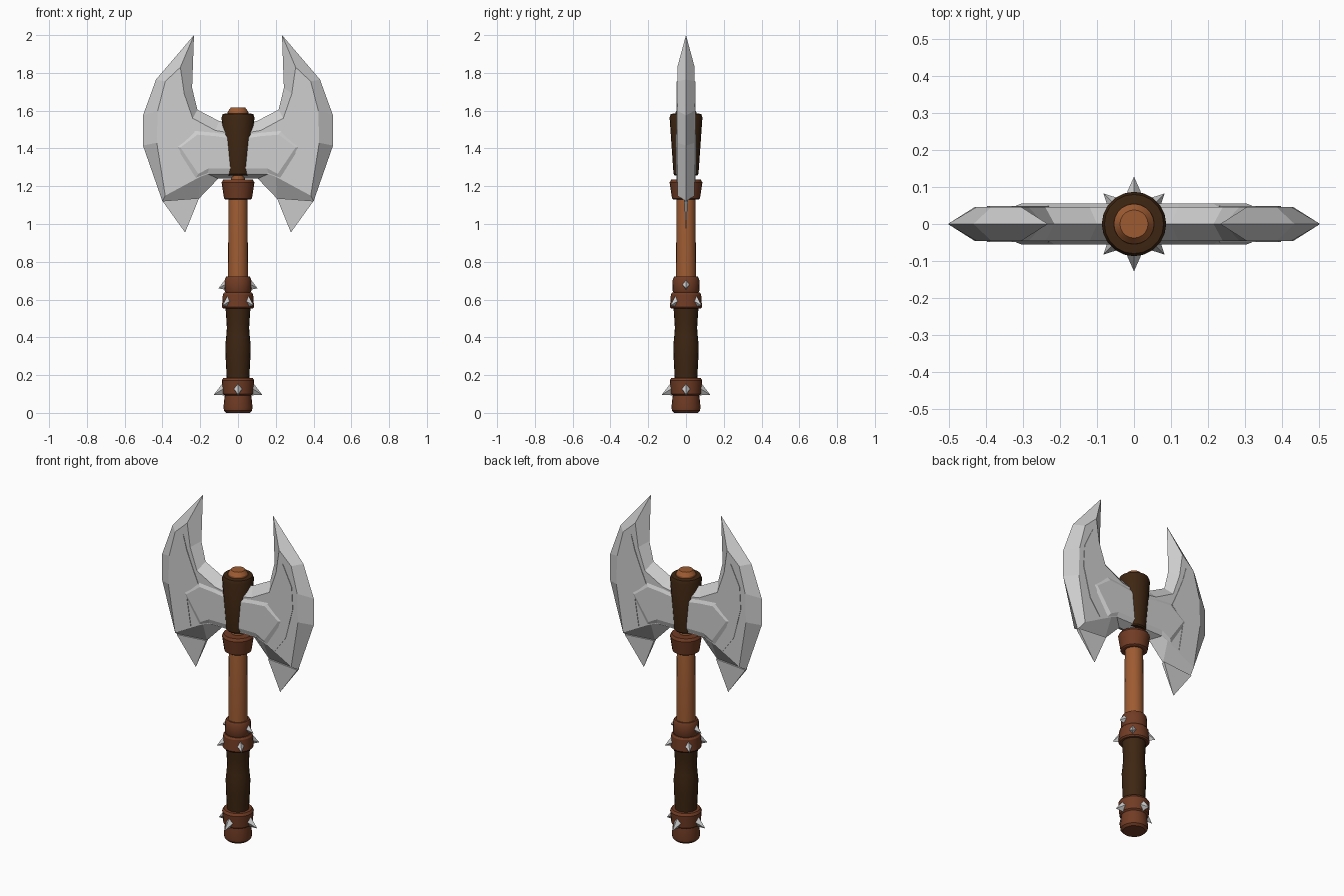
import bpy, bmesh, math
from mathutils import Vector

if "Cube" in bpy.data.objects:
    bpy.data.objects.remove(bpy.data.objects["Cube"])


def mat(name, rgb):
    m = bpy.data.materials.new(name)
    m.diffuse_color = (*rgb, 1)
    m.use_nodes = True
    m.node_tree.nodes["Principled BSDF"].inputs["Base Color"].default_value = m.diffuse_color
    return m


STEEL = mat("steel", (0.62, 0.62, 0.62))
WOOD = mat("orange_wood", (0.34, 0.105, 0.032))
BAND = mat("red_brown_leather", (0.165, 0.045, 0.018))
DARK = mat("dark_leather", (0.048, 0.019, 0.006))


def finish(bm, name, material, mirror=False):
    bmesh.ops.remove_doubles(bm, verts=bm.verts, dist=1e-5)
    bmesh.ops.recalc_face_normals(bm, faces=bm.faces)
    me = bpy.data.meshes.new(name)
    bm.to_mesh(me)
    bm.free()
    me.materials.append(material)
    ob = bpy.data.objects.new(name, me)
    bpy.context.collection.objects.link(ob)
    if mirror:
        ob.modifiers.new("mirror", 'MIRROR').use_axis[0] = True
    return ob


def lathe(name, material, profile, sides=20):
    """Turned part from (radius, z) points, capped at both ends."""
    bm = bmesh.new()
    rings = [[bm.verts.new((r * math.cos(2 * math.pi * i / sides),
                            r * math.sin(2 * math.pi * i / sides), z))
              for i in range(sides)] for r, z in profile]
    for a, b in zip(rings, rings[1:]):
        for i in range(sides):
            j = (i + 1) % sides
            bm.faces.new((a[i], a[j], b[j], b[i]))
    bm.faces.new(rings[0][::-1])
    bm.faces.new(rings[-1])
    ob = finish(bm, name, material)
    bpy.context.view_layer.objects.active = ob
    ob.select_set(True)
    bpy.ops.object.shade_smooth_by_angle(angle=math.radians(30))
    ob.select_set(False)


def bevelled(name, outer, inner, y_out, y_in, closed=False):
    """Front and back relief: outline at y_out sloping to a flat at y_in, mirrored in x."""
    bm = bmesh.new()
    n = len(outer)
    for s in (-1, 1):
        o = [bm.verts.new((x, s * y_out, z)) for x, z in outer]
        f = [bm.verts.new((x, s * y_in, z)) for x, z in inner]
        for i in range(n if closed else n - 1):
            j = (i + 1) % n
            bm.faces.new((o[i], o[j], f[j], f[i]))
        bm.faces.new(f)
    return finish(bm, name, STEEL, mirror=True)


# Double blade: sharp outline at y=0, bevelled up to flat cheeks
bevelled("blade",
         [(0, 1.53), (.10, 1.545), (.215, 1.605), (.243, 1.72), (.233, 2.0),
          (.434, 1.765), (.503, 1.575), (.503, 1.415), (.40, 1.12),
          (.206, 1.135), (.105, 1.24), (0, 1.24)],
         [(0, 1.475), (.12, 1.495), (.24, 1.56), (.285, 1.69), (.305, 1.83),
          (.385, 1.755), (.425, 1.60), (.43, 1.43), (.385, 1.15),
          (.20, 1.25), (.16, 1.265), (0, 1.265)], 0, .046)

# Raised crescent on each cheek
cres = [(.33, 1.755), (.39, 1.63), (.397, 1.5), (.35, 1.315), (.28, 1.22),
        (.31, 1.41), (.23, 1.485), (.265, 1.565), (.307, 1.67)]
bevelled("blade_crescent", cres, cres, .044, .049, closed=True)

# Raised centre plate
bevelled("blade_centre_plate",
         [(0, 1.267), (.16, 1.267), (.225, 1.243), (.33, 1.41), (.23, 1.495),
          (.12, 1.485), (0, 1.465)],
         [(0, 1.295), (.155, 1.295), (.21, 1.265), (.305, 1.405), (.215, 1.473),
          (.12, 1.465), (0, 1.447)], .045, .055)

# Thin hooks below the blade
bm = bmesh.new()
top = [bm.verts.new(c) for c in ((.40, -.01, 1.122), (.206, -.01, 1.137),
                                 (.206, .01, 1.137), (.40, .01, 1.122))]
tip = bm.verts.new((.28, 0, .955))
bm.faces.new(top)
for i in range(4):
    bm.faces.new((top[i], top[(i + 1) % 4], tip))
finish(bm, "blade_hook", STEEL, mirror=True)

# Handle, from the bottom up
lathe("pommel", BAND, [(.062, 0), (.074, .012), (.077, .03), (.070, .10)])
lathe("lower_band", BAND, [(.070, .092), (.080, .10), (.086, .172), (.077, .186)])
lathe("grip", DARK, [(.060, .18), (.062, .23), (.066, .30), (.067, .36), (.062, .41),
                     (.059, .45), (.062, .50), (.066, .555)])
lathe("upper_band", BAND, [(.078, .552), (.085, .56), (.080, .628), (.072, .638)])
lathe("grip_collar", BAND, [(.066, .636), (.072, .648), (.070, .708), (.062, .722)])
lathe("shaft", WOOD, [(.053, .70), (.050, 1.14), (.036, 1.22), (.036, 1.30)])
lathe("head_collar", BAND, [(.066, 1.13), (.074, 1.135), (.087, 1.22), (.078, 1.235)])
lathe("head_socket", DARK, [(.060, 1.258), (.066, 1.265), (.087, 1.565), (.080, 1.583),
                            (.058, 1.585)])
lathe("top_knob", WOOD, [(.056, 1.57), (.054, 1.595), (.038, 1.616)])


# Four-sided drooping spikes on the bands
def spikes(name, angles, z, r, reach, w, h, droop):
    bm = bmesh.new()
    for deg in angles:
        a = math.radians(deg)
        out = Vector((math.cos(a), math.sin(a), 0))
        side = Vector((-out.y, out.x, 0))
        c = out * r + Vector((0, 0, z))
        up = Vector((0, 0, h))
        base = [bm.verts.new(p) for p in (c + side * w, c + up, c - side * w, c - up)]
        tip = bm.verts.new(out * reach + Vector((0, 0, z - droop)))
        bm.faces.new(base)
        for i in range(4):
            bm.faces.new((base[i], base[(i + 1) % 4], tip))
    finish(bm, name, STEEL)


spikes("lower_band_spikes", (0, 90, 180, 270), .13, .074, .128, .024, .037, .034)
spikes("upper_band_spikes", (45, 135, 225, 315), .595, .074, .117, .022, .032, .026)
spikes("grip_collar_spikes", (0, 180), .682, .062, .103, .022, .032, .022)
